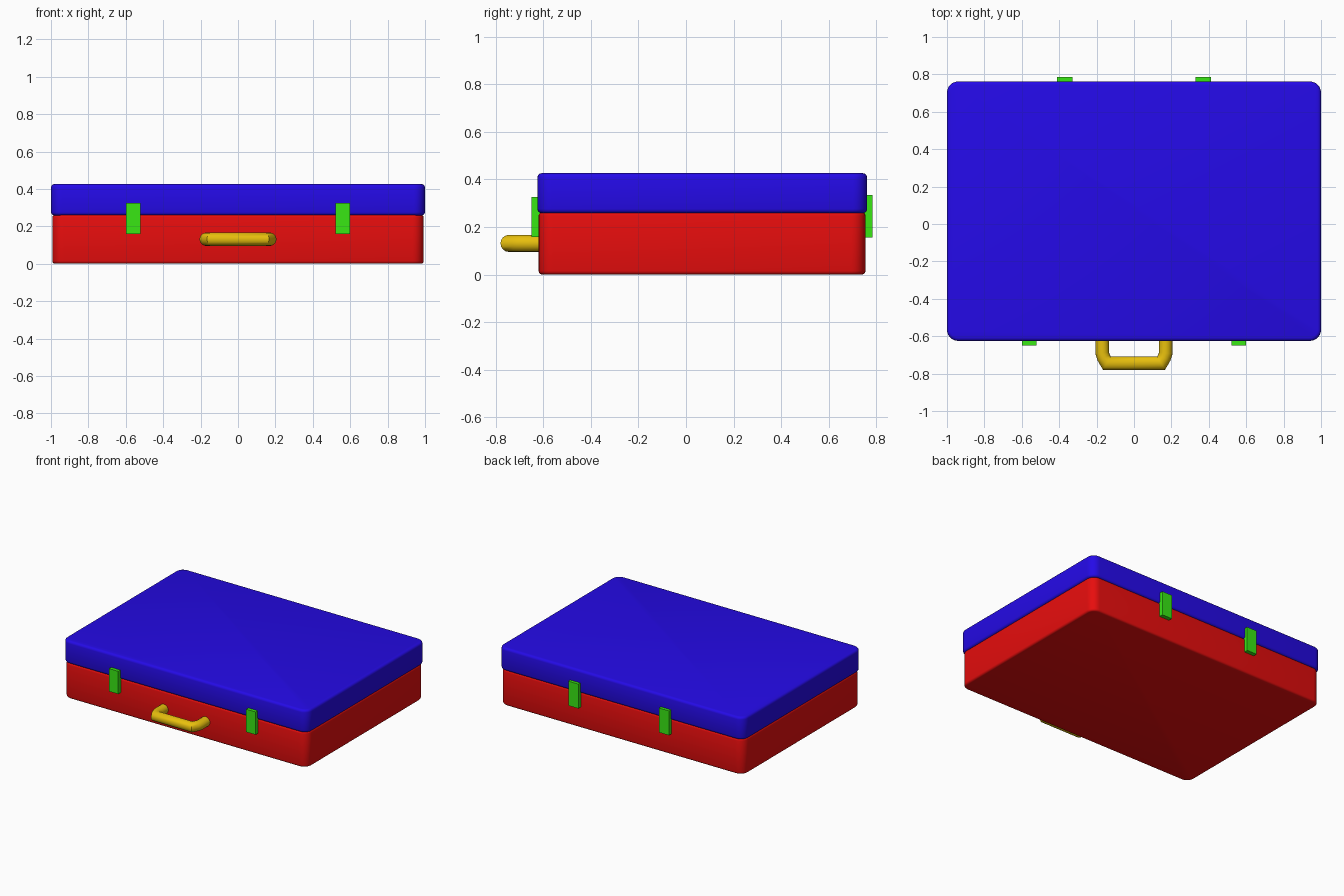
import bpy, bmesh, math
from mathutils import Vector

if "Cube" in bpy.data.objects:
    bpy.data.objects.remove(bpy.data.objects["Cube"], do_unlink=True)


def material(name, rgb):
    m = bpy.data.materials.new(name)
    m.use_nodes = True
    m.diffuse_color = (*rgb, 1)
    m.node_tree.nodes["Principled BSDF"].inputs["Base Color"].default_value = (*rgb, 1)
    return m


red = material("red", (0.8, 0.004, 0.004))
blue = material("blue", (0.018, 0.003, 0.8))
green = material("green", (0.04, 0.8, 0.007))
yellow = material("yellow", (0.8, 0.52, 0.004))


def finish(bm, name, mat, smooth=True):
    mesh = bpy.data.meshes.new(name)
    bmesh.ops.recalc_face_normals(bm, faces=bm.faces)
    bm.to_mesh(mesh)
    bm.free()
    obj = bpy.data.objects.new(name, mesh)
    bpy.context.collection.objects.link(obj)
    mesh.materials.append(mat)
    if smooth:
        bpy.ops.object.select_all(action='DESELECT')
        obj.select_set(True)
        bpy.context.view_layer.objects.active = obj
        bpy.ops.object.shade_smooth_by_angle(angle=math.radians(40))
    return obj


def box(name, mat, lo, hi, corner=0, rim=0):
    """Box from lo to hi; upright edges rounded by corner, top and bottom by rim."""
    lo, hi = Vector(lo), Vector(hi)
    bm = bmesh.new()
    bmesh.ops.create_cube(bm, size=1)
    for v in bm.verts:
        v.co = (lo + hi) / 2 + v.co * (hi - lo)
    if corner:
        upright = [e for e in bm.edges if abs(e.verts[0].co.z - e.verts[1].co.z) > 0.01]
        bmesh.ops.bevel(bm, geom=upright, offset=corner, segments=6, profile=0.5, affect='EDGES')
        level = [e for e in bm.edges if abs(e.verts[0].co.z - e.verts[1].co.z) < 0.001]
        bmesh.ops.bevel(bm, geom=level, offset=rim, segments=3, profile=0.5, affect='EDGES')
    return finish(bm, name, mat, corner > 0)


def tube(name, mat, path, radius, sides=16):
    """Round tube mitred along a path lying in a level plane."""
    pts = [Vector(p) for p in path]
    bm = bmesh.new()
    rings = []
    for i, p in enumerate(pts):
        a = (p - pts[i - 1]).normalized() if i else (pts[1] - p).normalized()
        b = (pts[i + 1] - p).normalized() if i < len(pts) - 1 else a
        t = (a + b).normalized()
        side = t.cross(Vector((0, 0, 1))) / t.dot(a)
        angles = [math.tau * k / sides for k in range(sides)]
        rings.append([bm.verts.new(p + radius * (side * math.cos(w) + Vector((0, 0, math.sin(w)))))
                      for w in angles])
    for r, s in zip(rings, rings[1:]):
        for k in range(sides):
            n = (k + 1) % sides
            bm.faces.new((r[k], r[n], s[n], s[k]))
    bm.faces.new(rings[0])
    bm.faces.new(rings[-1])
    return finish(bm, name, mat)


# Case halves
box("case_base", red, (-0.993, -0.62, 0), (0.993, 0.755, 0.262), 0.06, 0.015)
box("case_lid", blue, (-1, -0.625, 0.258), (1, 0.762, 0.426), 0.06, 0.018)

# Front latches and back hinges
for label, s in (("left", 1), ("right", -1)):
    x = 0.56 * s
    box("latch_" + label, green, (x - 0.038, -0.65, 0.158), (x + 0.038, -0.61, 0.326))
    x = 0.37 * s
    box("hinge_" + label, green, (x - 0.041, 0.745, 0.155), (x + 0.041, 0.785, 0.335))

# Carrying handle
half = [(0.17, -0.6), (0.17, -0.69), (0.162, -0.715), (0.145, -0.744)]
path = [(-x, y, 0.131) for x, y in half] + [(x, y, 0.131) for x, y in reversed(half)]
tube("handle", yellow, path, 0.036)
